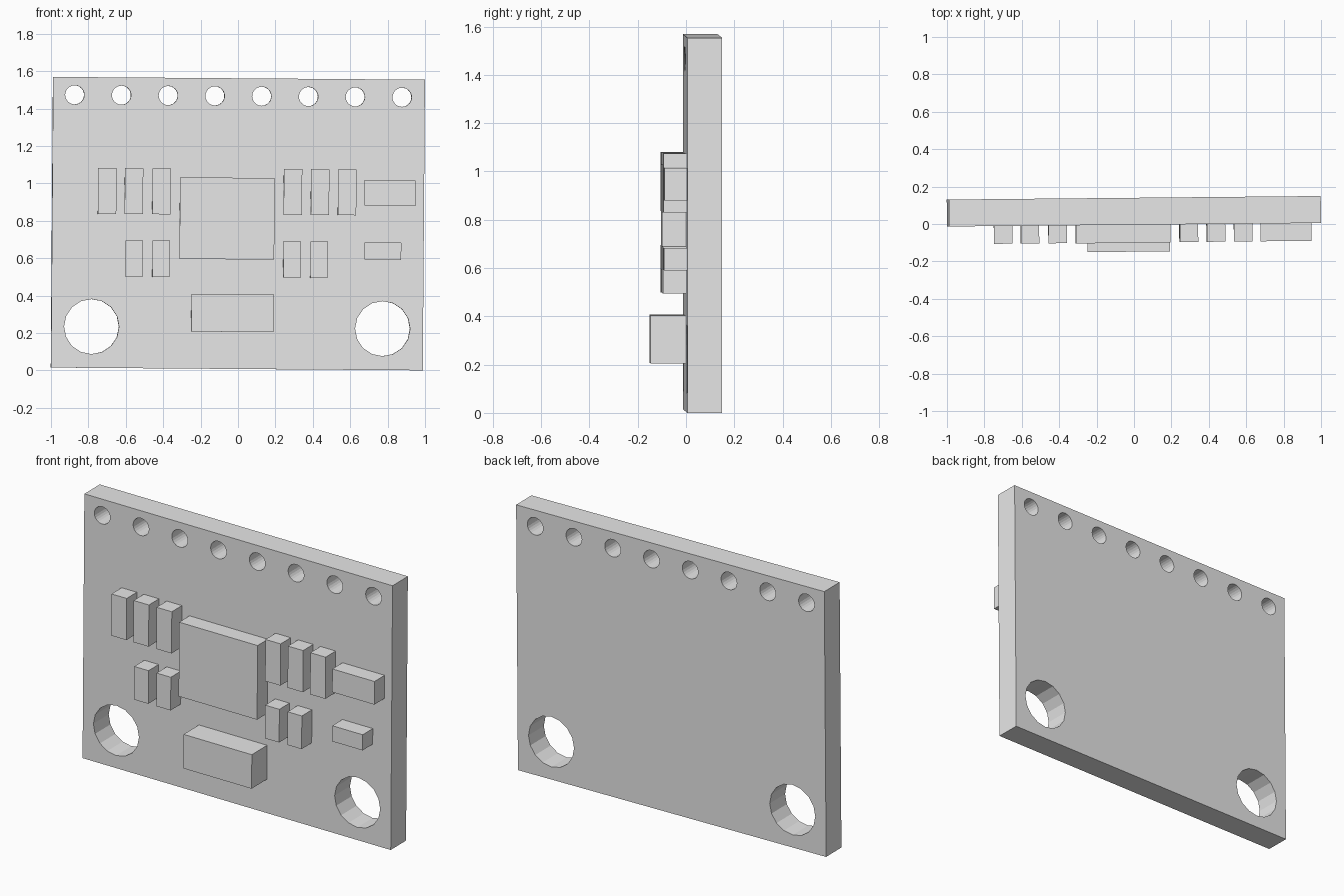
import bpy, bmesh
from mathutils import Matrix, Vector

if "Cube" in bpy.data.objects:
    bpy.data.objects.remove(bpy.data.objects["Cube"], do_unlink=True)

WIDTH, HEIGHT, THICK = 1.988, 1.554, 0.144
ROLL, YAW = 0.0075, 0.0095
# The whole board leans very slightly in roll and yaw
PLACE = (Matrix.Translation((-0.006, -0.004, 0.0075))
         @ Matrix.Rotation(YAW, 4, "Z") @ Matrix.Rotation(ROLL, 4, "Y"))

grey = bpy.data.materials.new("light grey")
grey.use_nodes = True
grey.diffuse_color = (0.8, 0.8, 0.8, 1)
grey.node_tree.nodes["Principled BSDF"].inputs["Base Color"].default_value = (0.8, 0.8, 0.8, 1)


def make_object(name, bm):
    mesh = bpy.data.meshes.new(name)
    bm.to_mesh(mesh)
    bm.free()
    mesh.materials.append(grey)
    obj = bpy.data.objects.new(name, mesh)
    bpy.context.collection.objects.link(obj)
    obj.matrix_world = PLACE
    return obj


def add_box(name, low, high):
    low, high = Vector(low), Vector(high)
    bm = bmesh.new()
    size = Matrix.Diagonal((*(high - low), 1))
    bmesh.ops.create_cube(bm, size=1, matrix=Matrix.Translation((low + high) / 2) @ size)
    return make_object(name, bm)


def on_board(x, z):
    """Face position in the board's own leaning frame."""
    return x + 0.006 - ROLL * z, z - 0.0075 + ROLL * x


def add_chip(name, x, z, width, height, depth=0.095):
    cx, cz = on_board(x, z)
    add_box(name, (cx - width / 2, -depth, cz - height / 2),
            (cx + width / 2, 0.01, cz + height / 2))


# Board with a row of pin holes and two mounting holes
board = add_box("circuit_board", (-WIDTH / 2, 0, 0), (WIDTH / 2, THICK, HEIGHT))
holes = [(-0.873 + 0.25 * i, 1.473 - ROLL * 0.25 * i, 0.051, 24) for i in range(8)]
holes += [(-0.783, 0.234, 0.147, 16), (0.773, 0.223, 0.147, 16)]
bm = bmesh.new()
for x, z, radius, sides in holes:
    cx, cz = on_board(x, z)
    bmesh.ops.create_cone(bm, cap_ends=True, segments=sides, radius1=radius,
                          radius2=radius, depth=0.5,
                          matrix=Matrix.Translation((cx, THICK / 2, cz))
                          @ Matrix.Rotation(1.5708, 4, "X"))
cutter = make_object("hole_cutter", bm)
cutter.hide_render = True
cut = board.modifiers.new("holes", "BOOLEAN")
cut.operation, cut.solver, cut.object = "DIFFERENCE", "EXACT", cutter
bpy.context.view_layer.objects.active = board
bpy.ops.object.modifier_apply(modifier=cut.name)
bpy.data.objects.remove(cutter, do_unlink=True)

# Large chip and the deeper block below it
add_chip("main_chip", -0.059, 0.812, 0.506, 0.436, 0.097)
add_chip("lower_block", -0.03, 0.306, 0.44, 0.2, 0.144)

# Upright small components, upper and lower rows
for i, x in enumerate((-0.7, -0.557, -0.409, 0.293, 0.438, 0.583)):
    add_chip(f"upper_component_{i + 1}", x, 0.955 - 0.005 * x, 0.098, 0.245)
for i, x in enumerate((-0.556, -0.412, 0.288, 0.433)):
    add_chip(f"lower_component_{i + 1}", x, 0.594 - 0.005 * x, 0.092, 0.195)

# Flat-lying components on the left side
add_chip("wide_component", 0.812, 0.948, 0.272, 0.136)
add_chip("small_wide_component", 0.774, 0.637, 0.196, 0.092)
